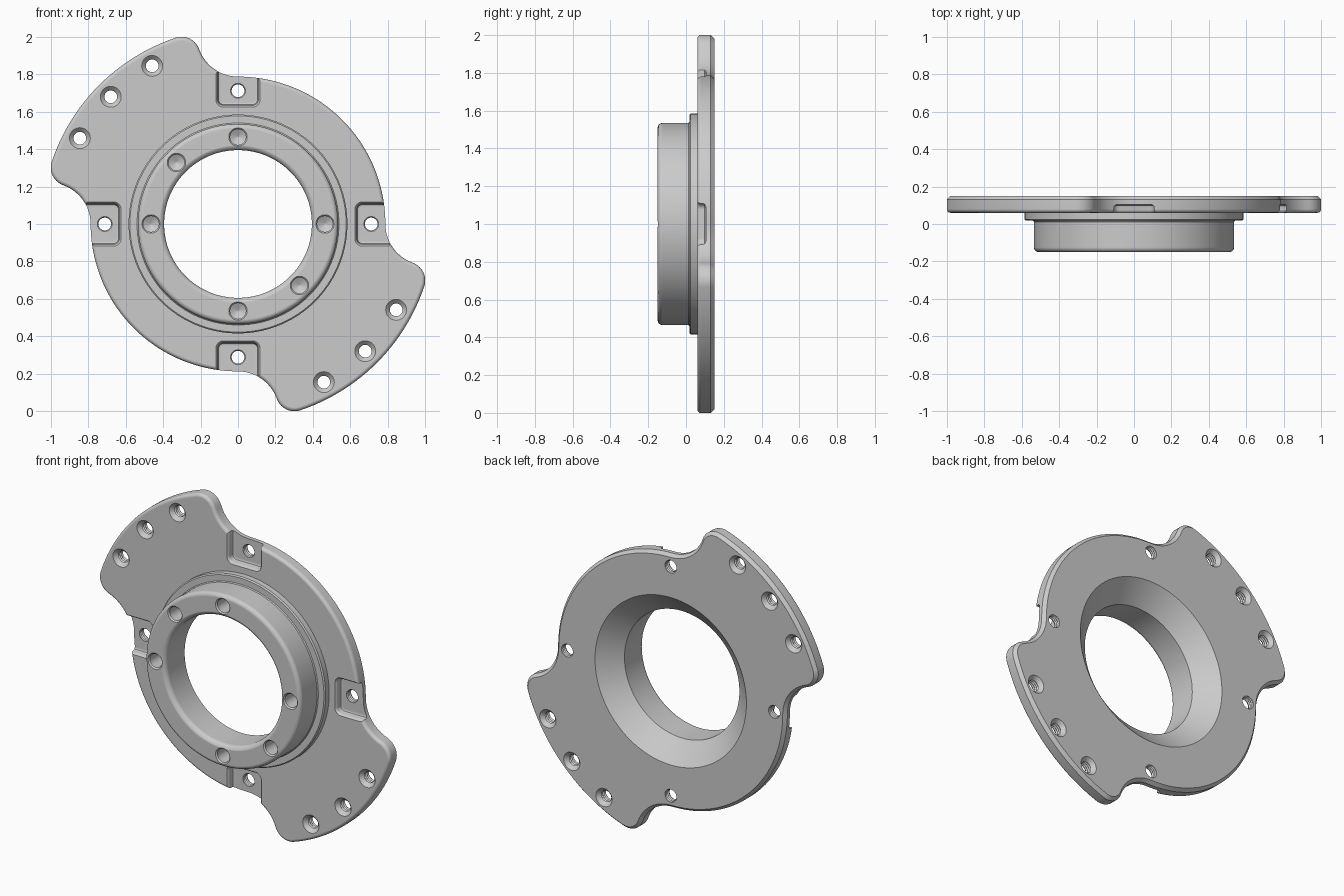
import bpy, bmesh
from math import sin, cos, pi, radians, atan2, degrees, sqrt

if "Cube" in bpy.data.objects:
    bpy.data.objects.remove(bpy.data.objects["Cube"])

CZ = 1.0  # height of the hub axis


def arc(cx, cz, r, a0, a1, n):
    return [(cx + r * cos(radians(a0 + (a1 - a0) * i / n)),
             cz + r * sin(radians(a0 + (a1 - a0) * i / n))) for i in range(n + 1)]


def loft(bm, rings):
    """Closed solid through rings of ([(x, z)...], y), relative to the hub axis."""
    loops = [[bm.verts.new((x, y, z + CZ)) for x, z in pts] for pts, y in rings]
    for a, b in zip(loops, loops[1:]):
        for i in range(len(a)):
            j = (i + 1) % len(a)
            bm.faces.new((a[i], a[j], b[j], b[i]))
    bm.faces.new(loops[0])
    bm.faces.new(loops[-1])


def lathe(bm, profile, x=0, z=0, n=96):
    loft(bm, [(arc(x, z, r, 0, 360 - 360 / n, n - 1), y) for r, y in profile])


def make(name, bm):
    bmesh.ops.recalc_face_normals(bm, faces=bm.faces[:])
    me = bpy.data.meshes.new(name)
    bm.to_mesh(me)
    bm.free()
    ob = bpy.data.objects.new(name, me)
    bpy.context.collection.objects.link(ob)
    return ob


def boolean(target, tool, op):
    m = target.modifiers.new(op, 'BOOLEAN')
    m.operation, m.object, m.solver = op, tool, 'EXACT'
    dg = bpy.context.evaluated_depsgraph_get()
    me = bpy.data.meshes.new_from_object(target.evaluated_get(dg))
    target.modifiers.clear()
    target.data = me
    bpy.data.objects.remove(tool)


# Plate outline: round body with two opposite ears, all tangent arcs, inset by d
R, RE, RC, RF = 0.788, 1.05, 0.10, 0.22
fz = R + RF
kz = ((RE - RC) ** 2 - (RC + RF) ** 2 + fz ** 2) / (2 * fz)
kx = -sqrt((RE - RC) ** 2 - kz ** 2)
join = degrees(atan2(fz - kz, -kx))
tip = degrees(atan2(kz, kx))


def outline(d):
    half = arc(0, 0, R - d, 0, 90, 36)[:-1]
    side = (arc(0, fz, RF + d, 270, 180 + join, 12)[:-1]
            + arc(kx, kz, RC - d, join, tip, 10)[:-1])
    half += side
    half += arc(0, 0, RE - d, tip, 270 - tip, 24)
    half += [(-z, -x) for x, z in reversed(side)][:-1]
    return half + [(-x, -z) for x, z in half]


# Flange plate: rounded front edge, chamfered back edge
bm = bmesh.new()
front = [(0.02 * (1 - sin(t * pi / 8)), 0.06 + 0.02 * (1 - cos(t * pi / 8))) for t in range(5)]
loft(bm, [(outline(d), y) for d, y in front + [(0, 0.13), (0.018, 0.15)]])
flange = make("mounting_flange", bm)

# Hub boss with stepped collar
bm = bmesh.new()
lathe(bm, arc(0.51, -0.125, 0.025, -90, 0, 5)
      + [(0.535, 0.012), (0.54, 0.018), (0.578, 0.018), (0.585, 0.025), (0.585, 0.10)], n=128)
boolean(flange, make("hub", bm), 'UNION')

# Bore: rounded front lip, straight wall, conical back
bm = bmesh.new()
lip = [(0.425 - 0.03 * sin(t * pi / 10), -0.12 - 0.03 * cos(t * pi / 10)) for t in range(6)]
lathe(bm, [(0.44, -0.17), (0.428, -0.152)] + lip[1:] + [(0.395, 0.04), (0.532, 0.16)], n=128)
boolean(flange, make("bore_cutter", bm), 'DIFFERENCE')


# Four rounded edge pockets
def pocket(d, turn):
    w, lo, hi, r = 0.108 + d, 0.635 - d, 1.0, 0.03 + d
    pts = ([(w, hi), (-w, hi)] + arc(-w + r, lo + r, r, 180, 270, 6)
           + arc(w - r, lo + r, r, 270, 360, 6))
    c, s = round(cos(turn)), round(sin(turn))
    return [(x * c - z * s, x * s + z * c) for x, z in pts]


bm = bmesh.new()
section = ([(0.02, 0.035), (0.014, 0.057), (0.008, 0.062), (0.003, 0.068), (0, 0.075), (0, 0.09)]
           + [(-0.004, 0.099), (-0.015, 0.105)])
for k in range(4):
    loft(bm, [(pocket(d, k * pi / 2), y) for d, y in section])
boolean(flange, make("pocket_cutter", bm), 'DIFFERENCE')


# Holes: threaded through-holes in ears and pockets, blind holes in the hub
def thread(y0, y1, n):
    return [(0.034 if i % 2 else 0.04, y0 + (y1 - y0) * i / (2 * n)) for i in range(2 * n + 1)]


def polar(r, a):
    return r * cos(radians(a)), r * sin(radians(a))


bm = bmesh.new()
for a in (118.5, 135, 151.5, 298.5, 315, 331.5):
    lathe(bm, [(0.064, 0.052)] + thread(0.076, 0.134, 4) + [(0.064, 0.158)], *polar(0.962, a), n=28)
for a in (0, 90, 180, 270):
    lathe(bm, [(0.04, 0.095)] + thread(0.108, 0.147, 3) + [(0.04, 0.158)], *polar(0.712, a), n=28)
for a in (0, 90, 135, 180, 270, 315):
    lathe(bm, [(0.057, -0.158), (0.042, -0.142), (0.042, -0.04), (0.005, -0.02)],
          *polar(0.465, a), n=28)
boolean(flange, make("hole_cutter", bm), 'DIFFERENCE')

# Smooth shading with crisp edges
bpy.context.view_layer.objects.active = flange
flange.select_set(True)
bpy.ops.object.shade_smooth_by_angle(angle=radians(30))
wn = flange.modifiers.new("weighted_normals", 'WEIGHTED_NORMAL')
wn.keep_sharp = True
